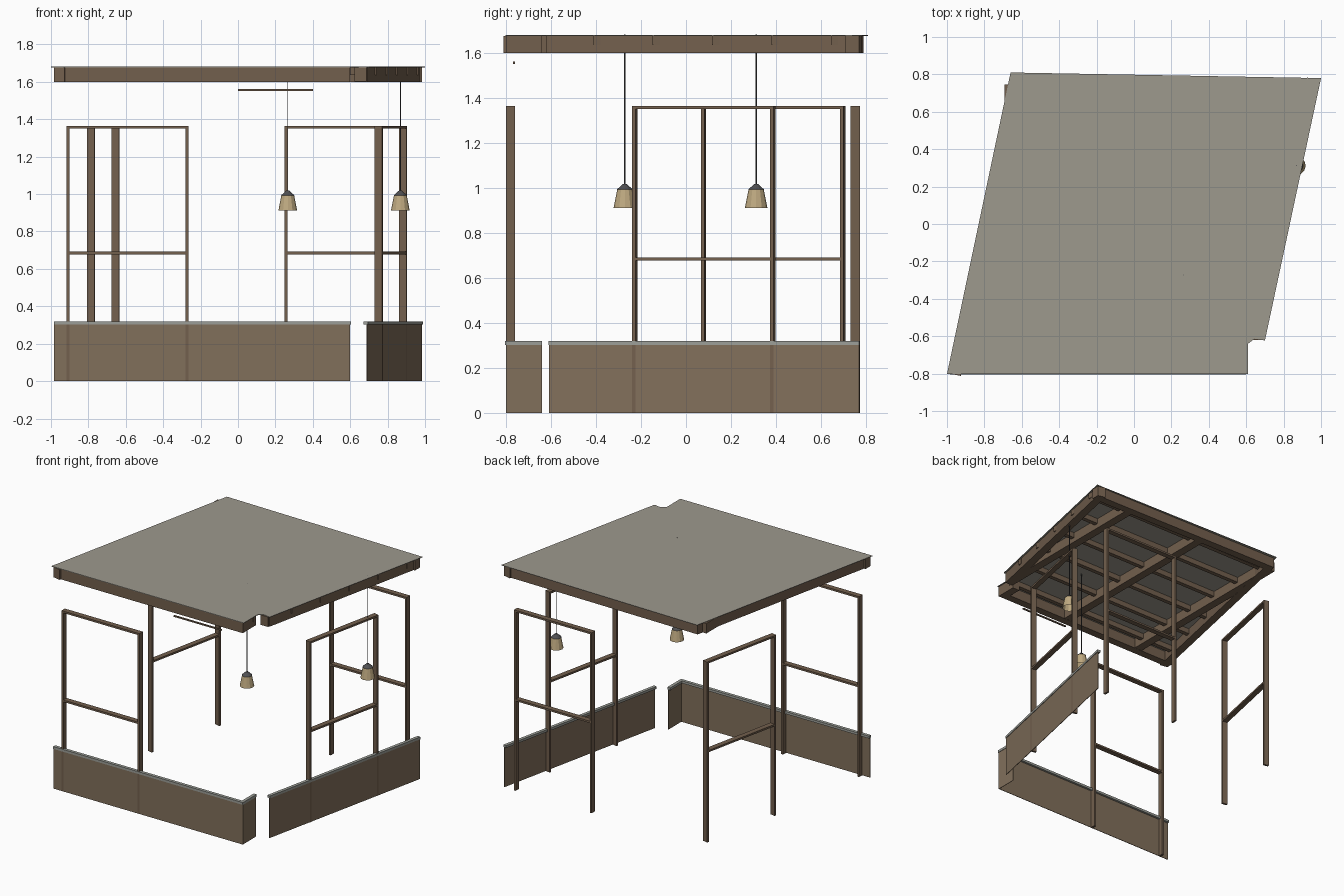
import bpy, bmesh
from mathutils import Vector

if "Cube" in bpy.data.objects:
    bpy.data.objects.remove(bpy.data.objects["Cube"])


def material(name, r, g, b):
    m = bpy.data.materials.new(name)
    m.diffuse_color = (r, g, b, 1)
    m.use_nodes = True
    m.node_tree.nodes["Principled BSDF"].inputs["Base Color"].default_value = m.diffuse_color
    return m


WOOD = material("wood", 0.17, 0.115, 0.075)
PANEL = material("panel", 0.22, 0.16, 0.105)
ROOF = material("roof", 0.34, 0.32, 0.27)
STONE = material("coping", 0.33, 0.34, 0.31)
TAN = material("lamp_tan", 0.52, 0.40, 0.22)
DARK = material("dark_metal", 0.08, 0.08, 0.085)


def finish(bm, name, mat):
    bmesh.ops.recalc_face_normals(bm, faces=bm.faces)
    me = bpy.data.meshes.new(name)
    bm.to_mesh(me)
    bm.free()
    me.materials.append(mat)
    ob = bpy.data.objects.new(name, me)
    bpy.context.collection.objects.link(ob)
    return ob


def prism(name, pts, z0, z1, mat):
    """Extrude a plan outline from z0 to z1."""
    bm = bmesh.new()
    face = bm.faces.new([bm.verts.new((x, y, z0)) for x, y in pts])
    ext = bmesh.ops.extrude_face_region(bm, geom=[face])
    top = [v for v in ext["geom"] if isinstance(v, bmesh.types.BMVert)]
    if face not in bm.faces:
        bm.faces.new([v for v in bm.verts if v not in top])
    bmesh.ops.translate(bm, verts=top, vec=(0, 0, z1 - z0))
    return finish(bm, name, mat)


def strip(name, p, q, a, b, z0, z1, mat):
    """Bar from p to q, reaching from a to b on its left (inner) side."""
    p, q = Vector(p), Vector(q)
    d = (q - p).normalized()
    n = Vector((-d.y, d.x))
    return prism(name, [p + n * a, q + n * a, q + n * b, p + n * b], z0, z1, mat)


# plan corners, counter-clockwise
FL, FR, FR2 = (-0.985, -0.8), (0.6, -0.8), (0.6, -0.64)
R0, BR, BL = (0.69, -0.61), (0.985, 0.77), (-0.65, 0.79)

# low walls with coping
for label, p, q in (("front", FL, FR), ("return", FR, FR2), ("right", R0, BR)):
    strip(label + "_wall", p, q, 0, 0.004, 0, 0.302, PANEL)
    strip(label + "_coping", p, q, -0.004, 0.02, 0.302, 0.32, STONE)


# window-like post frames
def frame(label, p, q):
    p, q = Vector(p), Vector(q)
    d = (q - p).normalized() * 0.016
    strip(label + "_post_a", p, p + d, -0.001, 0.04, 0, 1.365, WOOD)
    strip(label + "_post_b", q - d, q, -0.001, 0.04, 0, 1.365, WOOD)
    for part, z in (("top_rail", 1.351), ("mid_rail", 0.678)):
        strip(label + "_" + part, p + d, q - d, 0, 0.04, z, z + 0.014, WOOD)


frame("front_frame", (-0.918, -0.8), (-0.265, -0.8))
frame("right_frame", (0.77, -0.24), (0.903, 0.39))
frame("back_frame", (0.90, 0.772), (0.248, 0.772))
frame("left_frame", (-0.672, 0.708), (-0.806, 0.074))

# roof sheet
prism("roof_sheet", [(-1, -0.803), (0.61, -0.803), (0.61, -0.64), (0.645, -0.613),
                     (0.70, -0.623), (1, 0.78), (-0.66, 0.81)], 1.677, 1.681, ROOF)

# perimeter beams
for label, p, q in (("front", FL, FR), ("return", FR, FR2), ("right", R0, BR),
                    ("back", BR, BL), ("left", BL, FL)):
    strip(label + "_roof_beam", p, q, 0, 0.06, 1.60, 1.677, WOOD)

# straight girders running front to back
for i, (x, y0) in enumerate(((-0.66, -0.801), (0, -0.801), (0.655, -0.62))):
    strip(f"girder_{i}", (x, y0), (x, 0.745), -0.032, 0.032, 1.601, 1.676, WOOD)

# joists running side to side
for i in range(6):
    y = -0.66 + i * 0.264
    xl = FL[0] + (y + 0.8) * 0.211
    xr = 0.602 if i == 0 else R0[0] + (y - R0[1]) * 0.2138 + 0.004
    strip(f"joist_{i}", (xl + 0.01, y), (xr, y), -0.016, 0.016, 1.636, 1.676, WOOD)

# hanging rail under the front edge
strip("hanging_rail", (0, -0.765), (0.4, -0.765), -0.005, 0.005, 1.552, 1.562, WOOD)


def cone(name, x, y, z0, z1, r0, r1, sides, mat, caps=True):
    bm = bmesh.new()
    bmesh.ops.create_cone(bm, cap_ends=caps, segments=sides, radius1=r0, radius2=r1, depth=z1 - z0)
    ob = finish(bm, name, mat)
    ob.location = (x, y, (z0 + z1) / 2)
    return ob


# pendant lamps
for i, (x, y) in enumerate(((0.266, -0.272), (0.868, 0.312))):
    cone(f"lamp_shade_{i}", x, y, 0.912, 0.993, 0.05, 0.034, 12, TAN, False)
    cone(f"lamp_cap_{i}", x, y, 0.993, 1.018, 0.036, 0.008, 12, DARK)
    cone(f"lamp_cord_{i}", x, y, 1.015, 1.682, 0.003, 0.003, 6, DARK)
